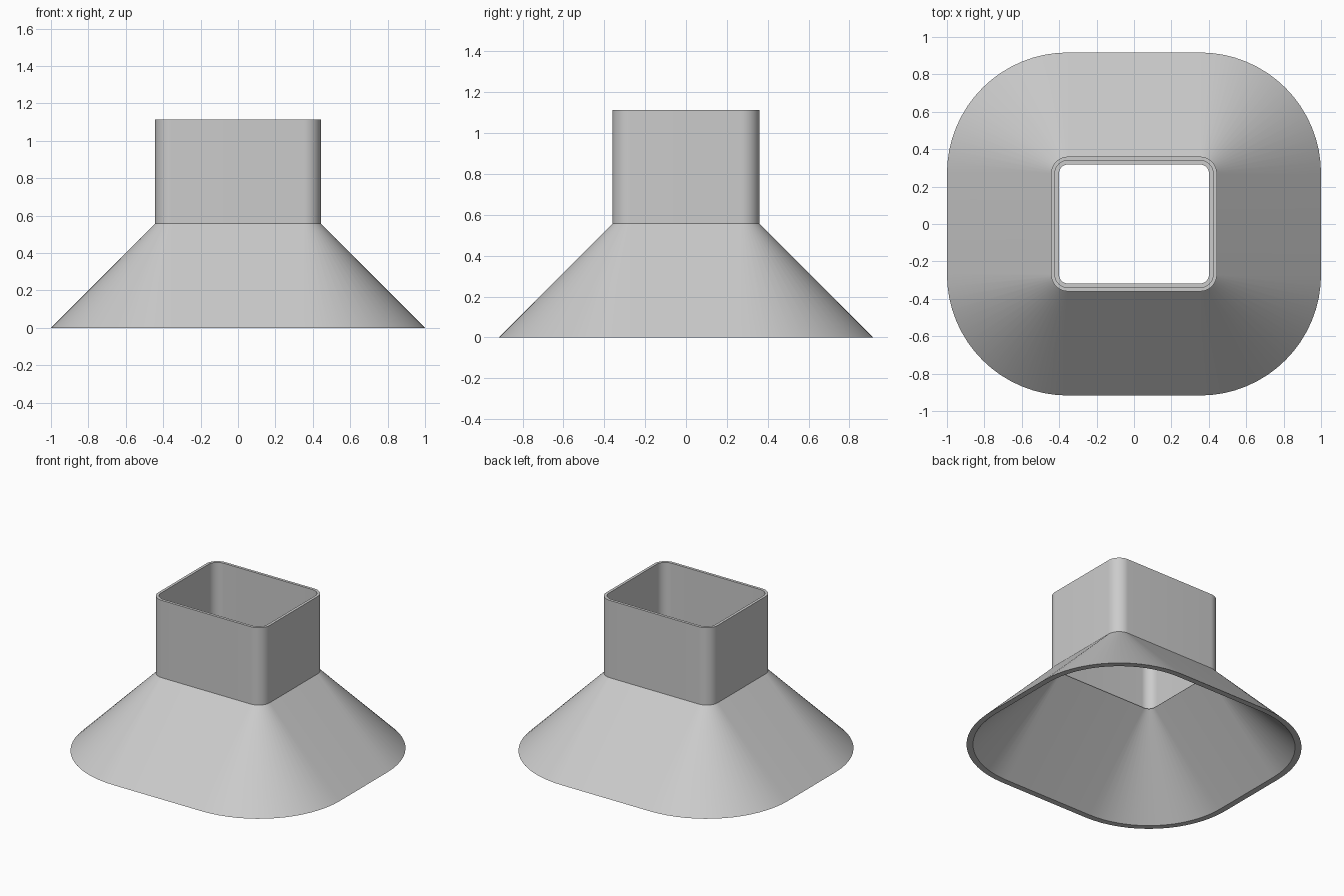
import bpy, bmesh, math

cube = bpy.data.objects.get("Cube")
if cube:
    bpy.data.objects.remove(cube, do_unlink=True)

grey = bpy.data.materials.new("plain grey")
grey.use_nodes = True
grey.diffuse_color = (0.6, 0.6, 0.6, 1)
grey.node_tree.nodes["Principled BSDF"].inputs["Base Color"].default_value = (0.6, 0.6, 0.6, 1)

CORE_X, CORE_Y = 0.353, 0.27   # centres of the rounded corners
STEPS = 16                     # segments per corner
MID, TOP = 0.557, 1.113        # heights of the neck joint and the mouth


def rounded_ring(bm, radius, z):
    """Rounded rectangle that lies at the given distance from the core."""
    ring = []
    for quarter, (sx, sy) in enumerate([(1, 1), (-1, 1), (-1, -1), (1, -1)]):
        for i in range(STEPS + 1):
            a = (quarter + i / STEPS) * math.pi / 2
            ring.append(bm.verts.new((sx * CORE_X + radius * math.cos(a),
                                      sy * CORE_Y + radius * math.sin(a), z)))
    return ring


def loft(name, section):
    """Sweep a closed (radius, height) wall section round the core."""
    bm = bmesh.new()
    rings = [rounded_ring(bm, r, z) for r, z in section]
    for a, b in zip(rings, rings[1:] + rings[:1]):
        for i in range(len(a)):
            j = (i + 1) % len(a)
            bm.faces.new((a[i], a[j], b[j], b[i]))
    bmesh.ops.recalc_face_normals(bm, faces=bm.faces)
    mesh = bpy.data.meshes.new(name)
    bm.to_mesh(mesh)
    bm.free()
    mesh.materials.append(grey)
    obj = bpy.data.objects.new(name, mesh)
    bpy.context.collection.objects.link(obj)
    bpy.ops.object.select_all(action="DESELECT")
    obj.select_set(True)
    bpy.context.view_layer.objects.active = obj
    bpy.ops.object.shade_smooth_by_angle(angle=math.radians(30))


# Flared skirt and straight neck in one hollow wall, with an inner ledge
loft("flared_duct", [(0.647, 0), (0.09, MID), (0.09, TOP),
                     (0.07, TOP), (0.07, MID), (0.048, MID), (0.605, 0)])
